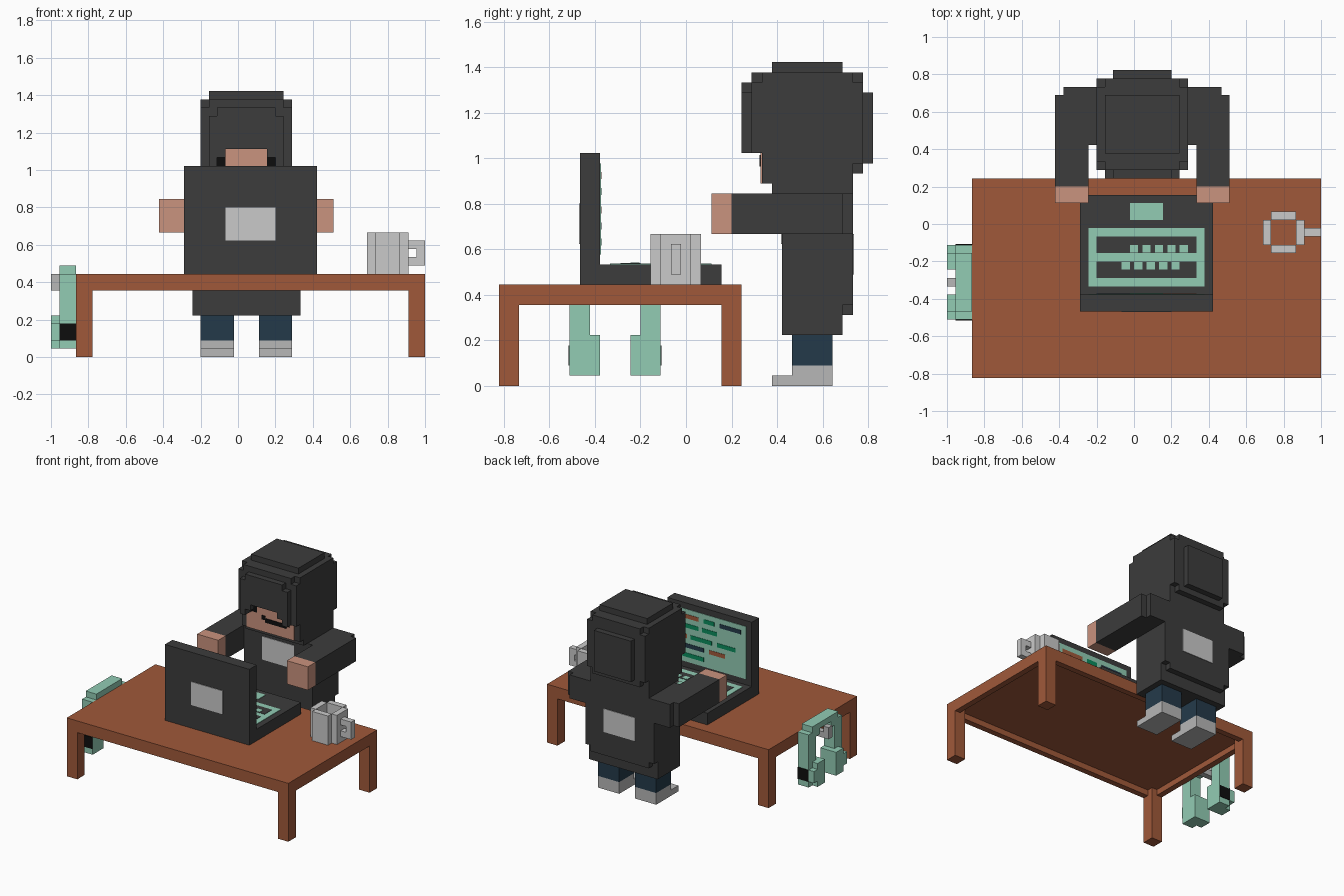
import bpy, bmesh
from mathutils import Matrix, Vector

if "Cube" in bpy.data.objects:
    bpy.data.objects.remove(bpy.data.objects["Cube"])

U = 2 / 45                      # one voxel; all sizes below are in voxels
ORIGIN = Vector((-1, -18.5 * U, 0))


def material(name, r, g, b):
    m = bpy.data.materials.new(name)
    lin = lambda c: (c / 255 / 12.92) if c < 11 else ((c / 255 + 0.055) / 1.055) ** 2.4
    m.diffuse_color = (lin(r), lin(g), lin(b), 1)
    m.use_nodes = True
    m.node_tree.nodes["Principled BSDF"].inputs["Base Color"].default_value = m.diffuse_color
    return m


DARK = material("charcoal", 60, 60, 60)
WOOD = material("brown wood", 160, 89, 58)
SKIN = material("skin", 202, 147, 126)
MINT = material("mint", 146, 204, 180)
LIGHT = material("light grey", 202, 202, 202)
GREY = material("mid grey", 183, 183, 183)
NAVY = material("navy", 36, 58, 74)
BLACK = material("black", 13, 13, 13)
GREEN = material("code green", 10, 140, 92)


def part(name, mat, *boxes):
    """One object from boxes given as (x0, x1, y0, y1, z0, z1)."""
    bm = bmesh.new()
    for x0, x1, y0, y1, z0, z1 in boxes:
        mid = Vector(((x0 + x1) / 2, (y0 + y1) / 2, (z0 + z1) / 2)) * U + ORIGIN
        size = Matrix.Diagonal(((x1 - x0) * U, (y1 - y0) * U, (z1 - z0) * U, 1))
        bmesh.ops.create_cube(bm, size=1, matrix=Matrix.Translation(mid) @ size)
    me = bpy.data.meshes.new(name)
    bm.to_mesh(me)
    bm.free()
    me.materials.append(mat)
    ob = bpy.data.objects.new(name, me)
    bpy.context.collection.objects.link(ob)
    return ob


def mirror_x(boxes, c=23.5):
    return [(2 * c - b[1], 2 * c - b[0], *b[2:]) for b in boxes]


def mirror_y(boxes, c=11.5):
    return [(b[0], b[1], 2 * c - b[3], 2 * c - b[2], b[4], b[5]) for b in boxes]


# Table: top, thin apron and four legs
part("table_top", WOOD, (3, 45, 0, 24, 9, 10))
part("table_apron", WOOD, (3, 45, 0, 1, 8, 9), (3, 45, 23, 24, 8, 9),
     (3, 4, 1, 23, 8, 9), (44, 45, 1, 23, 8, 9))
part("table_legs", WOOD, *[(x, x + 2, y, y + 2, 0, 9) for x in (3, 43) for y in (0, 22)])

# Laptop: base, lid, keyboard and screen
part("laptop_base", DARK, (16, 32, 8, 22, 10, 12))
part("laptop_lid", DARK, (16, 32, 8, 10, 12, 23))
part("lid_patch", LIGHT, (21, 27, 7.9, 8, 14, 18))
part("keyboard_panel", MINT, (17, 31, 11, 18, 12, 12.08))
part("touchpad", MINT, (22, 26, 19, 21, 12, 12.08))
part("key_rows", DARK, (18, 30, 15, 17, 12, 12.13), (18, 30, 12, 14, 12, 12.13))
part("key_dots", MINT,
     *[(22 + 1.5 * i, 23 + 1.5 * i, 15.1, 16, 12, 12.18) for i in range(5)],
     *[(21 + 1.5 * i, 22 + 1.5 * i, 13, 13.9, 12, 12.18) for i in range(5)])
part("screen", MINT, (17, 31, 10, 10.08, 13, 22))


def code(name, mat, *runs):
    """Code lines on the screen as (left, right, height), left seen by the user."""
    part(name, mat, *[(32 - b, 32 - a, 10, 10.14, z - .35, z + .35) for a, b, z in runs])


code("code_green", GREEN, (7, 9, 20.8), (3, 6, 19.2), (6.7, 9.5, 19.2),
     (4.5, 8.5, 17.4), (9.5, 13, 17.4), (3, 7, 14.2))
code("code_brown", WOOD, (2, 6, 20.8), (2, 3.8, 17.4), (8, 11, 15.8))
code("code_navy", NAVY, (10, 14, 20.8), (3, 7, 15.8))

# Mug: open ring of four walls and a handle
part("mug_wall", LIGHT, (38, 39, 16, 19, 10, 15), (42, 43, 16, 19, 10, 15),
     (39, 42, 15, 16, 10, 15), (39, 42, 19, 20, 10, 15))
part("mug_handle", LIGHT, (43, 44, 17, 18, 11, 12), (43, 44, 17, 18, 13, 14),
     (44, 45, 17, 18, 11, 14))

# Headphones hanging from a hook at the table end
part("hook", GREY, (0, 3, 11, 12, 8, 9), (0, 1, 11, 12, 9, 10))
half = [(1, 3, 7, 9, 5, 9), (1, 3, 7, 10, 9, 10)]
cup = [(0, 3, 8, 10, 1, 5), (1, 3, 7, 8, 1, 5), (0, 1, 7, 8, 2, 4)]
part("headphone_band", MINT, (1, 3, 8, 15, 10, 11), *half, *mirror_y(half))
part("ear_cups", MINT, *cup, *mirror_y(cup))
pad = [(1, 3, 6.9, 7, 2, 4)]
part("cup_caps", BLACK, *pad, *mirror_y(pad))

# Legs and shoes
leg = [(18, 22, 29, 33, 2, 5)]
shoe = [(18, 22, 27, 33, 0, 1), (18, 22, 29, 33, 1, 2)]
part("trousers", NAVY, *leg, *mirror_x(leg))
part("shoes", GREY, *shoe, *mirror_x(shoe))

# Hoodie body, sleeves and hands
part("hoodie_body", DARK, (17, 30, 28, 34, 5, 19), (18, 29, 34, 35, 7, 8),
     (17, 30, 34, 35, 8, 19), (18, 29, 27, 35, 19, 20))
sleeve = [(13, 17, 23, 34, 15, 19), (14, 17, 34, 35, 15, 19)]
hand = [(13, 17, 21, 23, 15, 19)]
part("sleeves", DARK, *sleeve, *mirror_x(sleeve))
part("hands", SKIN, *hand, *mirror_x(hand))
part("chest_patch", LIGHT, (20.5, 26.5, 27.9, 28, 14, 18))
part("back_patch", LIGHT, (20.5, 26.5, 35, 35.1, 11, 15))

# Hood: stepped block, open at the lower front
cheek = [(18, 20, 25, 26, 23, 25), (19, 21, 24, 25, 24, 25), (19, 20, 24, 25, 23, 24)]
part("hood", DARK,
     (18, 29, 26, 35, 20, 31), (19, 28, 27, 34, 31, 32),
     (18, 29, 25, 26, 25, 30), (19, 28, 25, 26, 30, 31),
     (19, 28, 24, 25, 25, 29), (20, 27, 24, 25, 29, 30),
     (19, 28, 35, 36, 21, 31), (18, 29, 35, 36, 22, 30),
     (20, 27, 36, 37, 22, 29), *cheek, *mirror_x(cheek))

# Face with mouth and dark hair at the sides
part("face", SKIN, (19, 28, 25.85, 26.2, 20, 25))
part("mouth", BLACK, (22.5, 26.5, 25.75, 25.85, 21.7, 22.4),
     (21.9, 22.6, 25.75, 25.85, 22.1, 22.8), (26.4, 27.1, 25.75, 25.85, 22.1, 22.8))
hair = [(20, 21, 25.75, 25.85, 23, 24)]
part("side_hair", BLACK, *hair, *mirror_x(hair))
